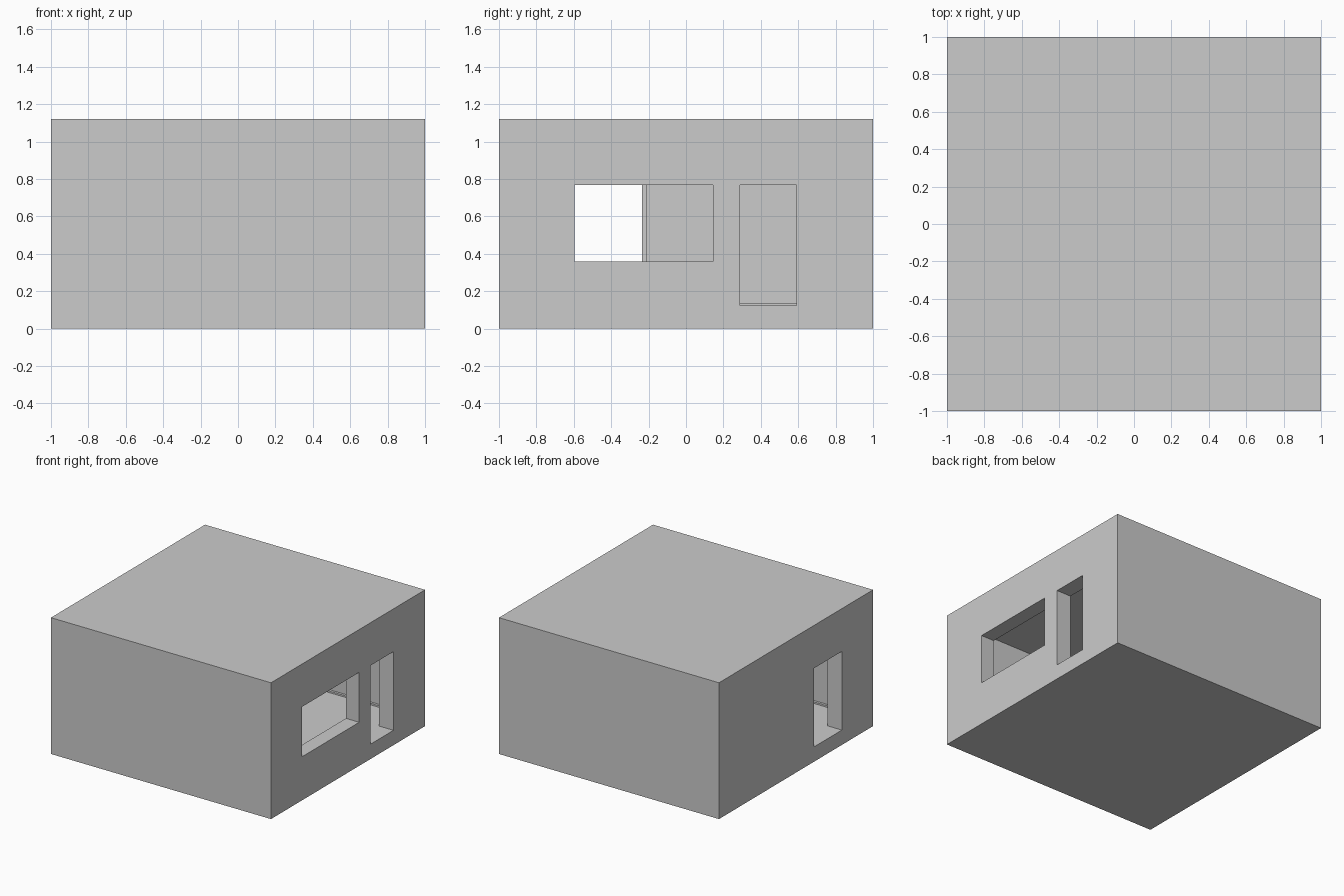
import bpy
from mathutils import Vector

if "Cube" in bpy.data.objects:
    bpy.data.objects.remove(bpy.data.objects["Cube"])

T = 0.12            # shell thickness
I = 1 - T           # inner wall position
FLOOR, CEIL, TOP = 0.122, 1.0, 1.12
HEAD = 0.768        # top of all openings


def box(name, lo, hi):
    lo, hi = Vector(lo), Vector(hi)
    bpy.ops.mesh.primitive_cube_add(size=1, location=(lo + hi) / 2)
    ob = bpy.context.object
    ob.name = name
    for v in ob.data.vertices:
        v.co = v.co * (hi - lo)
    return ob


# outer block
shell = box("room_shell", (-1, -1, 0), (1, 1, TOP))

# hollow interior and openings
cutters = [
    box("interior_cutter", (-I, -I, FLOOR), (I, I, CEIL)),
    box("window_cutter", (0.7, -0.595, 0.358), (1.1, 0.145, HEAD)),
    box("right_door_cutter", (0.7, 0.29, FLOOR), (1.1, 0.59, HEAD)),
    box("left_door_cutter", (-1.1, -0.595, FLOOR), (-0.7, -0.235, HEAD)),
]
for c in cutters:
    m = shell.modifiers.new(c.name, 'BOOLEAN')
    m.operation, m.solver, m.object = 'DIFFERENCE', 'EXACT', c
bpy.context.view_layer.objects.active = shell
for c in cutters:
    bpy.ops.object.modifier_apply(modifier=c.name)
for c in cutters:
    bpy.data.objects.remove(c, do_unlink=True)

# door casings on the inside of both side walls
W, D = 0.025, 0.012


def casing(name, side, y0, y1):
    xs = sorted((side * I, side * (I - D)))
    for part, a, b, z0, z1 in (("jamb_a", y0 - W, y0, FLOOR, HEAD),
                               ("jamb_b", y1, y1 + W, FLOOR, HEAD),
                               ("head", y0 - W, y1 + W, HEAD, HEAD + W)):
        box(f"{name}_{part}", (xs[0], a, z0), (xs[1], b, z1))


casing("left_door_casing", -1, -0.595, -0.235)
casing("right_door_casing", 1, 0.29, 0.59)

# low skirting around the floor, broken at the doors
S, H = 0.02, FLOOR + 0.013
for s, n in ((-1, "front"), (1, "back")):
    y = sorted((s * I, s * (I - S)))
    box(f"{n}_skirting", (-I, y[0], FLOOR), (I, y[1], H))
for s, n, spans in ((-1, "left", ((-I + S, -0.62), (-0.21, I - S))),
                    (1, "right", ((-I + S, 0.265), (0.615, I - S)))):
    x = sorted((s * I, s * (I - S)))
    for a, b in spans:
        box(f"{n}_skirting", (x[0], a, FLOOR), (x[1], b, H))
